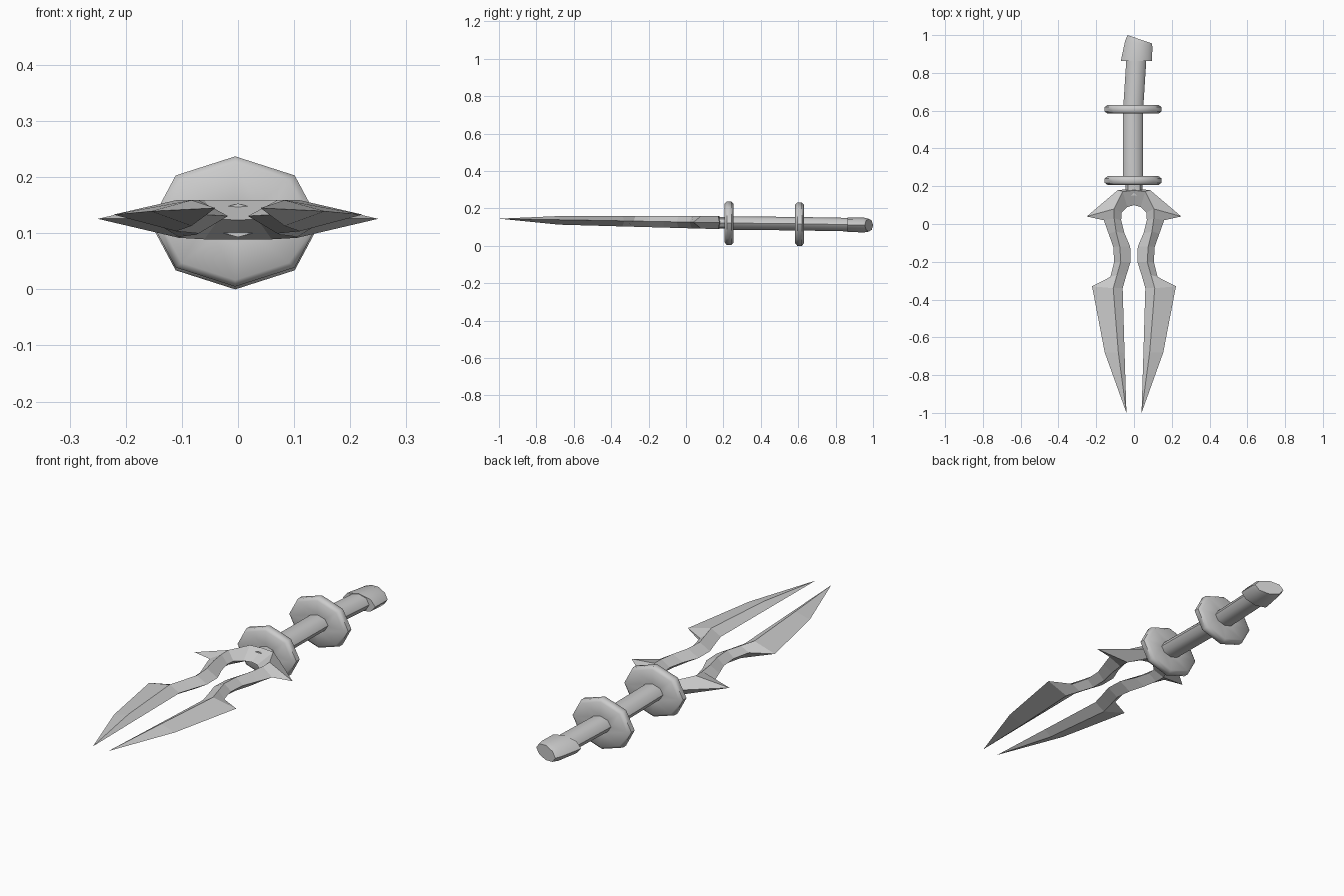
import bpy
import bmesh
from math import sin, cos, tau, radians

cube = bpy.data.objects.get("Cube")
if cube:
    bpy.data.objects.remove(cube, do_unlink=True)

steel = bpy.data.materials.new("grey_steel")
steel.use_nodes = True
GREY = (0.6, 0.6, 0.6, 1)
steel.diffuse_color = GREY
steel.node_tree.nodes["Principled BSDF"].inputs["Base Color"].default_value = GREY


def loft(name, rings, smooth=None, caps=True):
    """Skin a list of equal-length closed rings of points."""
    bm = bmesh.new()
    loops = [[bm.verts.new(p) for p in ring] for ring in rings]
    n = len(loops[0])
    for a, b in zip(loops, loops[1:]):
        for i in range(n):
            j = (i + 1) % n
            bm.faces.new((a[i], a[j], b[j], b[i]))
    if caps:
        bm.faces.new(loops[0])
        bm.faces.new(loops[-1])
    bmesh.ops.remove_doubles(bm, verts=bm.verts, dist=0.0005)
    bmesh.ops.recalc_face_normals(bm, faces=bm.faces)
    mesh = bpy.data.meshes.new(name)
    bm.to_mesh(mesh)
    bm.free()
    mesh.materials.append(steel)
    obj = bpy.data.objects.new(name, mesh)
    bpy.context.collection.objects.link(obj)
    if smooth:
        bpy.ops.object.select_all(action="DESELECT")
        obj.select_set(True)
        bpy.context.view_layer.objects.active = obj
        bpy.ops.object.shade_smooth_by_angle(angle=radians(smooth))
    return obj


def oval(x, y, z, rx, rz, sides=8, slant=0.0):
    """Ring across the y axis; slant pushes its +x side towards -y."""
    ring = []
    for i in range(sides):
        a = tau * i / sides
        ring.append((x + rx * cos(a), y - slant * cos(a), z + rz * sin(a)))
    return ring


def mix(a, b, t):
    return a + (b - a) * t


# Twin prongs: outer edge, ridge and inner edge, from the arch to the tip
stations = [
    ((0, 0.185), (0, 0.178), (0, 0.10)),
    ((0.085, 0.18), (0.06, 0.172), (0.035, 0.09)),
    ((0.25, 0.04), (0.105, 0.08), (0.065, 0.06)),
    ((0.16, 0.02), (0.105, 0.03), (0.068, 0.02)),
    ((0.135, -0.05), (0.095, -0.04), (0.05, -0.05)),
    ((0.11, -0.12), (0.075, -0.12), (0.02, -0.12)),
    ((0.105, -0.20), (0.07, -0.20), (0.018, -0.20)),
    ((0.125, -0.28), (0.09, -0.27), (0.04, -0.27)),
    ((0.222, -0.33), (0.11, -0.34), (0.06, -0.34)),
    ((0.155, -0.68), (0.083, -0.68), (0.05, -0.68)),
    ((0.04, -1), (0.04, -1), (0.04, -1)),
]
rings = []
for outer, ridge, inner in stations:
    t = (0.18 - ridge[1]) / 1.18
    edge = mix(0.124, 0.145, t)
    top = 0.145 if ridge[1] == -1 else 0.159
    low = mix(0.089, 0.122, t) if ridge[1] > -1 else 0.145
    rings.append([(*outer, edge), (*ridge, top), (*inner, edge), (*ridge, low)])
prongs = loft("twin_prongs", rings, caps=False)
mirror = prongs.modifiers.new("Mirror", "MIRROR")
mirror.use_clip = True

# Neck joining the arch to the grip
loft("neck", [oval(0, y, 0.123, 0.045, 0.03) for y in (0.15, 0.24)], 40)

# Grip with a slight bend towards its end
path = [(-0.005, 0.22, 0.122), (-0.005, 0.60, 0.118), (0.013, 0.88, 0.113)]
loft("grip", [oval(*p, 0.053, 0.036) for p in path], 50)

# Two octagonal collars with softened rims
profile = [(0.35, -0.02), (0.9, -0.023), (1, -0.012),
           (1, 0.012), (0.9, 0.023), (0.35, 0.02)]
for name, y, z in (("front_collar", 0.23, 0.121), ("rear_collar", 0.607, 0.116)):
    loft(name, [oval(-0.005, y + d, z, 0.15 * s, 0.116 * s)
                for s, d in profile], 50)

# Slanted pommel
loft("pommel", [oval(0.013, 0.863, 0.112, 0.083, 0.039),
                oval(0.025, 0.955, 0.111, 0.072, 0.039, slant=0.015),
                oval(0.03, 0.978, 0.11, 0.064, 0.034, slant=0.022)], 50)
